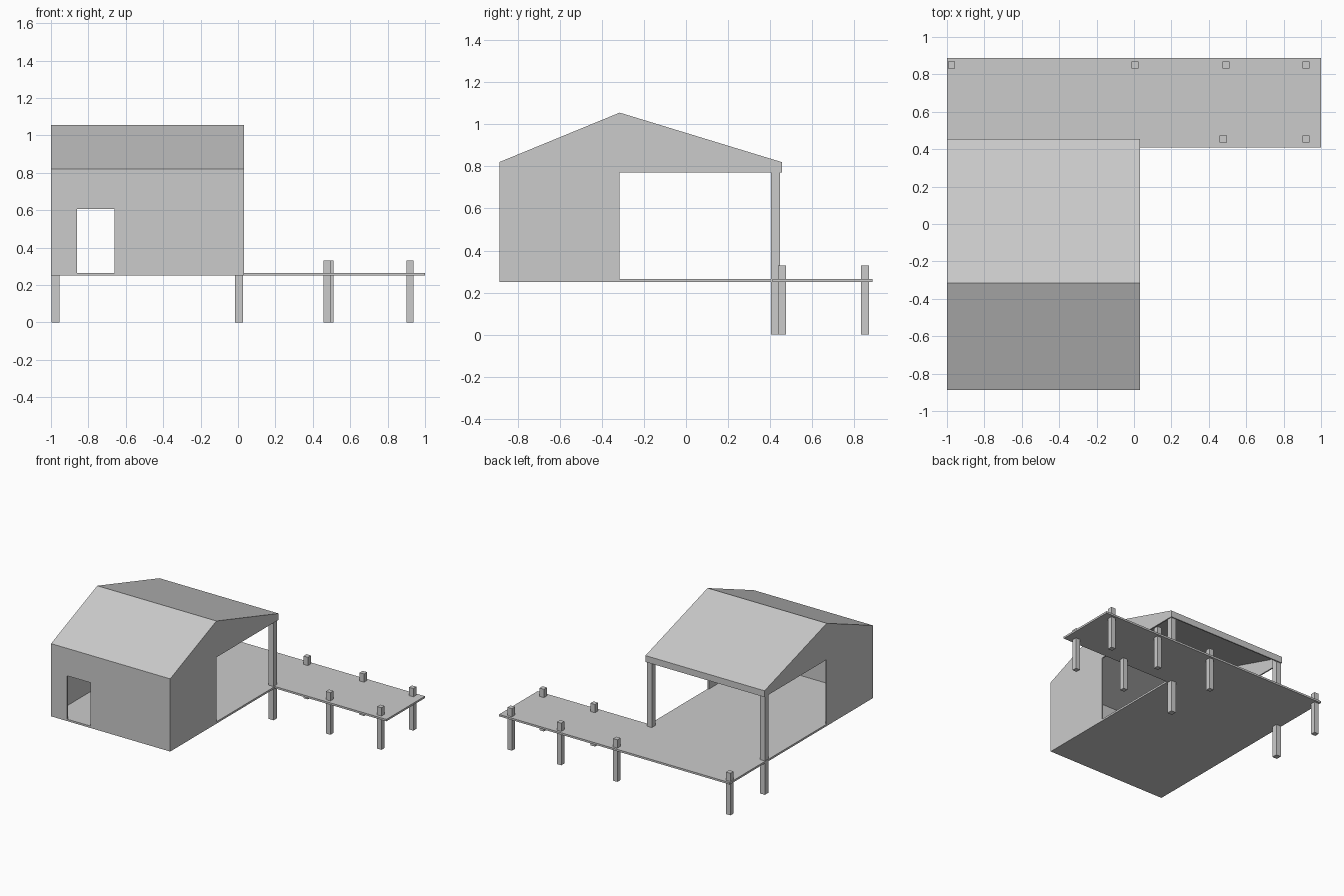
import bpy, bmesh
from mathutils import Vector

if "Cube" in bpy.data.objects:
    bpy.data.objects.remove(bpy.data.objects["Cube"])

T = 0.01                       # wall and roof thickness
X0, X1 = -1.0, 0.033           # house ends
Y0, Y1, RIDGE = -0.887, 0.455, -0.315
FLOOR0, FLOOR1 = 0.25, 0.265
BEAM, EAVE, TOP = 0.77, 0.82, 1.055


def prism(name, profile, axis, lo, hi):
    """Extrude a 2D profile along an axis; the other two axes keep xyz order."""
    def place(p, d):
        c = list(p)
        c.insert(axis, d)
        return c
    bm = bmesh.new()
    face = bm.faces.new([bm.verts.new(place(p, lo)) for p in profile])
    out = bmesh.ops.extrude_face_region(bm, geom=[face])
    move = Vector(place((0, 0), hi - lo))
    bmesh.ops.translate(bm, vec=move, verts=[v for v in out["geom"] if isinstance(v, bmesh.types.BMVert)])
    bmesh.ops.recalc_face_normals(bm, faces=bm.faces)
    mesh = bpy.data.meshes.new(name)
    bm.to_mesh(mesh)
    bm.free()
    obj = bpy.data.objects.new(name, mesh)
    bpy.context.collection.objects.link(obj)
    return obj


def rect(a0, a1, b0, b1):
    return [(a0, b0), (a1, b0), (a1, b1), (a0, b1)]


# L-shaped floor and deck
prism("floor_deck", [(X0, Y0), (X1, Y0), (X1, 0.41), (1, 0.41), (1, 0.887), (X0, 0.887)],
      2, FLOOR0, FLOOR1)

# Gabled roof shell
prism("roof", [(Y0, EAVE), (RIDGE, TOP), (Y1, EAVE),
               (Y1, EAVE - T), (RIDGE, TOP - T), (Y0, EAVE - T)], 0, X0, X1)

# Side walls: full height at the front, open porch below the beam at the back
side = [(Y0, FLOOR1), (RIDGE, FLOOR1), (RIDGE, BEAM), (Y1, BEAM),
        (Y1, EAVE - T), (RIDGE, TOP - T), (Y0, EAVE - T)]
prism("left_wall", side, 0, X0, X0 + T)
prism("right_wall", side, 0, X1 - T, X1)

# Front wall with doorway
prism("front_wall", [(X0 + T, FLOOR1), (-0.86, FLOOR1), (-0.86, 0.605), (-0.66, 0.605),
                     (-0.66, FLOOR1), (X1 - T, FLOOR1), (X1 - T, EAVE - T), (X0 + T, EAVE - T)],
      1, Y0, Y0 + T)

# Beam across the open back
prism("back_beam", rect(X0 + T, X1 - T, BEAM, EAVE - T), 1, Y1 - T, Y1)

# Tall posts carrying the porch roof
for i, x in enumerate((-0.975, 0.005)):
    prism(f"roof_post_{i + 1}", rect(x - 0.021, x + 0.021, 0.403, 0.446), 2, 0, EAVE - T)

# Short deck posts that poke through the boards
deck_posts = [(-0.975, 0.85), (0.005, 0.85), (0.492, 0.85), (0.92, 0.85), (0.477, 0.455), (0.92, 0.455)]
for i, (x, y) in enumerate(deck_posts):
    prism(f"deck_post_{i + 1}", rect(x - 0.019, x + 0.019, y - 0.019, y + 0.019), 2, 0, 0.33)
